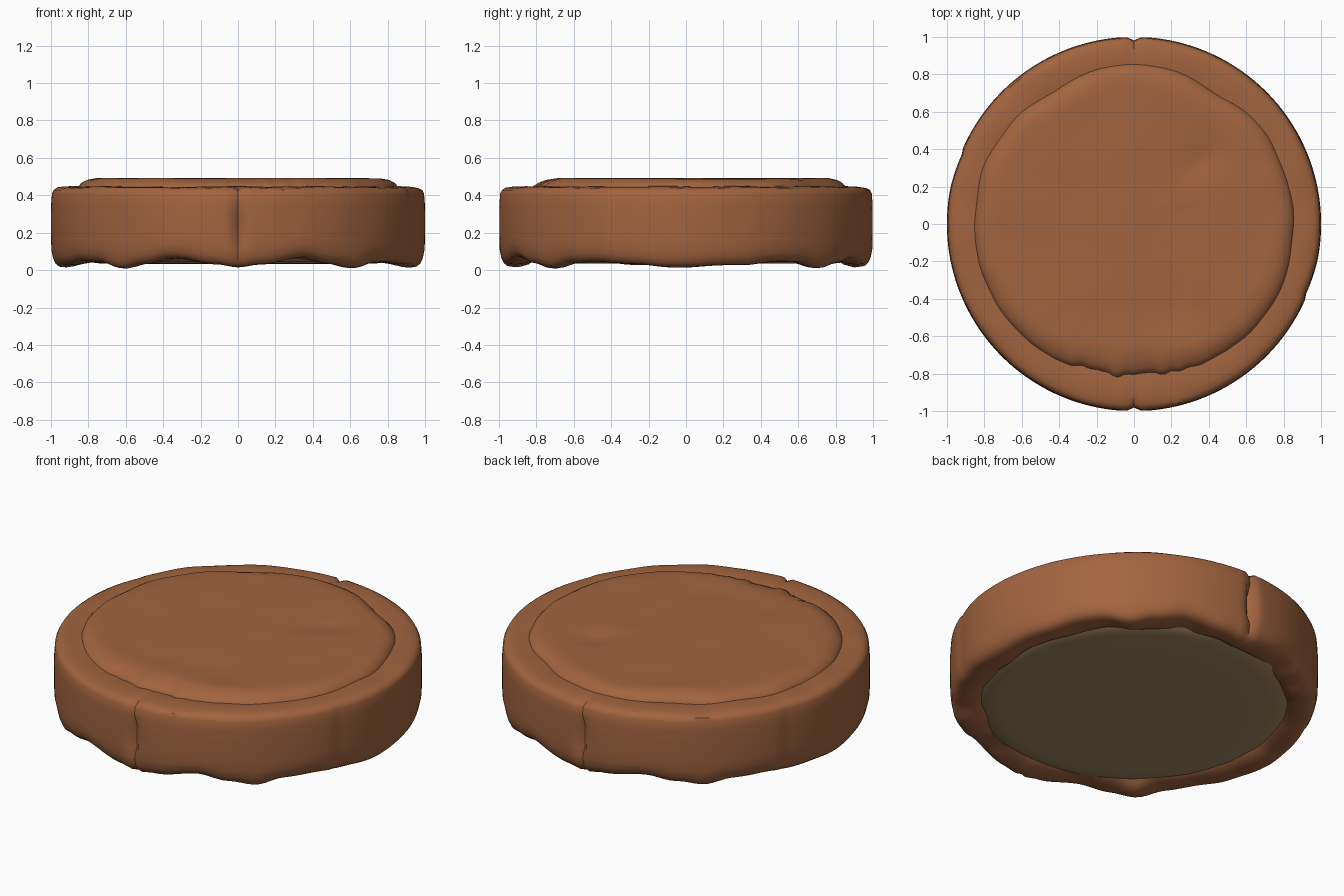
import bpy, bmesh, math
from mathutils import Vector, noise

if "Cube" in bpy.data.objects:
    bpy.data.objects.remove(bpy.data.objects["Cube"])

def material(name, rgb):
    m = bpy.data.materials.new(name)
    m.diffuse_color = (*rgb, 1)
    m.use_nodes = True
    m.node_tree.nodes["Principled BSDF"].inputs["Base Color"].default_value = m.diffuse_color
    return m

BROWN = material("chocolate brown", (0.36, 0.128, 0.05))
TAN = material("biscuit tan", (0.36, 0.24, 0.125))
N = 180

def wobble(x, y, s, seed=0.0):
    return noise.noise(Vector((x * s, y * s, seed)))

def interp(table, t):
    # smooth interpolation between (position, value) pairs
    for (a, va), (b, vb) in zip(table, table[1:]):
        if a <= t <= b:
            k = (t - a) / (b - a)
            k = k * k * (3 - 2 * k)
            return va + (vb - va) * k
    return table[-1][1]

def bump(d, w):
    return math.exp(-(d / w) ** 2)

def polar_surface(name, rows, fn, mat, cap_start=False, cap_end=False, closed=False, angle=40):
    # fn(row, angle from the front) -> x, y, z
    bm = bmesh.new()
    rings = [[bm.verts.new(fn(i, 2 * math.pi * j / N)) for j in range(N)] for i in range(rows)]
    pairs = list(zip(rings, rings[1:])) + ([(rings[-1], rings[0])] if closed else [])
    for a, b in pairs:
        for j in range(N):
            k = (j + 1) % N
            bm.faces.new((a[j], a[k], b[k], b[j]))
    if cap_start:
        bm.faces.new(rings[0])
    if cap_end:
        bm.faces.new(rings[-1])
    bmesh.ops.recalc_face_normals(bm, faces=bm.faces)
    me = bpy.data.meshes.new(name)
    bm.to_mesh(me)
    bm.free()
    ob = bpy.data.objects.new(name, me)
    bpy.context.collection.objects.link(ob)
    me.materials.append(mat)
    for o in bpy.context.selected_objects:
        o.select_set(False)
    bpy.context.view_layer.objects.active = ob
    ob.select_set(True)
    bpy.ops.object.shade_smooth_by_angle(angle=math.radians(angle))
    return ob

# Wavy lower edge: degrees from front or back -> height
EDGE = [(0, .015), (7, .03), (22, .065), (32, .035), (41, .01), (50, .04),
        (60, .045), (72, .03), (90, .015)]

def fold(t):
    d = math.degrees(t) % 180
    return min(d, 180 - d)

# Coating ring: radius, height, share of lower-edge wave
COAT = [(.76, .43, 0), (.85, .448, 0), (.93, .445, 0), (.965, .44, 0), (.985, .428, 0),
        (.994, .41, 0), (.998, .36, 0), (1, .30, 0), (1, .23, 0), (.999, .16, .25),
        (.997, .10, .6), (.988, .05, .85), (.975, .02, 1), (.955, .004, 1),
        (.92, 0, 1), (.88, .006, .9), (.84, .022, .6), (.81, .05, .3), (.78, .09, 0), (.74, .2, 0)]

def coat(i, t):
    r, z, w = COAT[i]
    x, y = math.sin(t), -math.cos(t)
    d = fold(t)
    z += w * interp(EDGE, d) + .008 * wobble(x, y, 4, i * .15) * (1 if i < 4 else w)
    z = max(z, 0)
    if i > 15:
        r += .03 * wobble(x, y, 4, 7)
    # seams at front and back, with a chipped middle
    if 1 < i < 15:
        r -= .018 * bump(d, .9)
        z -= .012 * bump(d, .9) if i < 5 else 0
        if 6 < i < 10:
            r -= .025 * bump(d, 1.8)
        # shallow side steps
        s = math.degrees(t) % 180 - 67
        r -= .008 * max(0, 1 - s / 12) if 0 <= s < 12 else 0
    return r * x, r * y, z

polar_surface("coating_ring", len(COAT), coat, BROWN, closed=True)

# Raised uneven top layer
TOP = [(1.01, .425), (1, .449), (.985, .466), (.955, .482), (.92, .489), (.85, .491), (.75, .49), (.65, .49),
       (.55, .49), (.45, .49), (.35, .489), (.25, .489), (.15, .489), (.05, .489)]

def top(i, t):
    k, z = TOP[i]
    x, y = math.sin(t), -math.cos(t)
    front = bump(fold(t) if y < 0 else 90, 32)
    R = .852 - .05 * front + .014 * wobble(x, y, 4, 3) + .028 * front * wobble(x, y, 13, 5)
    if y > 0:
        R -= .03 * bump(fold(t) - 32, 12)
    r = R * k
    if 1 < i < 5:
        r -= (.05 * front + .012) * (i - 1) / 4
    px, py = r * x, r * y
    if i > 3:
        z += .006 * wobble(px, py, 3.5, 9)
        # dent and pressed rectangular outline
        z -= .022 * bump(math.hypot(px - .36, py - .34), .09)
        if abs(px) < .45:
            z -= .006 * bump(py + .5, .03)
        if -.5 < py < .1:
            z -= .007 * bump(px - .24, .04)
    return px, py, min(z, .493)

polar_surface("top_layer", len(TOP), top, BROWN, cap_end=True)

# Biscuit showing underneath
BISCUIT = [(.80, .41), (.89, .38), (.90, .14), (.885, .095), (.85, .062), (.80, .044), (.74, .036), (.6, .034)]

def biscuit(i, t):
    r, z = BISCUIT[i]
    return r * math.sin(t), -r * math.cos(t), z

polar_surface("biscuit_base", len(BISCUIT), biscuit, TAN, cap_start=True, cap_end=True)
